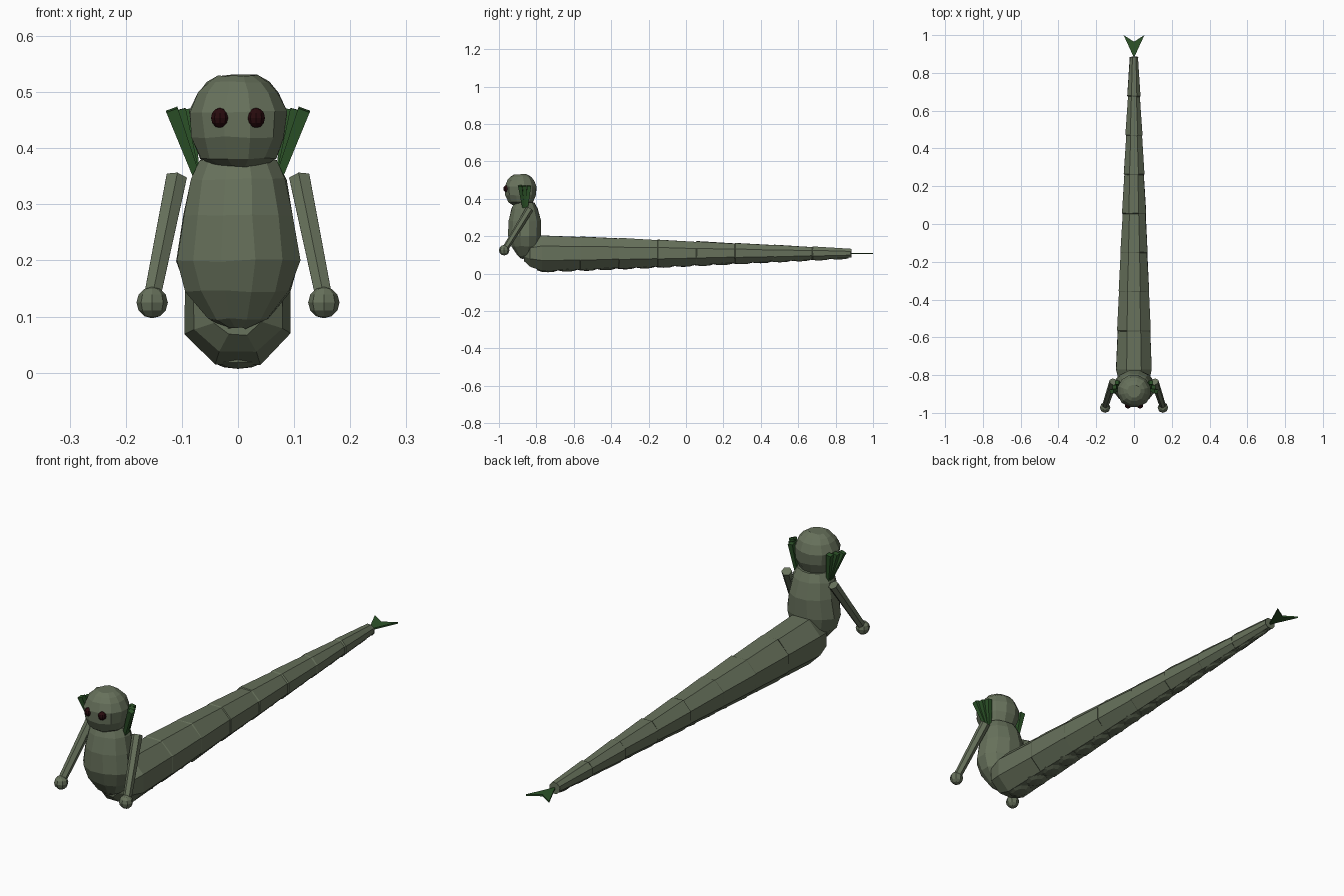
import bpy, bmesh, math, random
from mathutils import Vector

random.seed(4)
if "Cube" in bpy.data.objects:
    bpy.data.objects.remove(bpy.data.objects["Cube"], do_unlink=True)


def material(name, rgb):
    m = bpy.data.materials.new(name)
    m.use_nodes = True
    m.diffuse_color = (*rgb, 1)
    bsdf = next(n for n in m.node_tree.nodes if n.type == "BSDF_PRINCIPLED")
    bsdf.inputs["Base Color"].default_value = (*rgb, 1)
    return m


SKIN = material("moss grey skin", (0.135, 0.165, 0.105))
FIN = material("deep green fin", (0.026, 0.088, 0.022))
EYE = material("dark red eye", (0.02, 0.003, 0.004))


def finish(bm, name, mat):
    bmesh.ops.recalc_face_normals(bm, faces=bm.faces)
    mesh = bpy.data.meshes.new(name)
    bm.to_mesh(mesh)
    bm.free()
    mesh.materials.append(mat)
    obj = bpy.data.objects.new(name, mesh)
    bpy.context.collection.objects.link(obj)
    return obj


def loft(name, sections, side, up, n, mat, jitter=0.0):
    """Skin n-sided rings; each section is (centre, side radius, up radius)."""
    bm = bmesh.new()
    side, up = Vector(side), Vector(up)
    rings = []
    for centre, rs, ru in sections:
        ring = []
        for i in range(n):
            a = math.tau * (i + 0.5) / n
            p = Vector(centre) + side * rs * math.cos(a) + up * ru * math.sin(a)
            p += Vector([random.uniform(-jitter, jitter) for _ in range(3)])
            ring.append(bm.verts.new(p))
        rings.append(ring)
    for a, b in zip(rings, rings[1:]):
        for i in range(n):
            j = (i + 1) % n
            bm.faces.new((a[i], a[j], b[j], b[i]))
    bm.faces.new(rings[0])
    bm.faces.new(rings[-1])
    return finish(bm, name, mat)


def ball(name, centre, radii, segs, rings, mat):
    bm = bmesh.new()
    bmesh.ops.create_uvsphere(bm, u_segments=segs, v_segments=rings, radius=1)
    bmesh.ops.scale(bm, vec=Vector(radii), verts=bm.verts)
    bmesh.ops.translate(bm, vec=Vector(centre), verts=bm.verts)
    return finish(bm, name, mat)


def limb(name, start, end, r0, r1, n, mat):
    axis = (Vector(end) - Vector(start)).normalized()
    side = axis.cross(Vector((0, 1, 0))).normalized()
    return loft(name, [(start, r0, r0), (end, r1, r1)], side, axis.cross(side), n, mat)


X, Y, Z = (1, 0, 0), (0, 1, 0), (0, 0, 1)

# Head: faceted ball with a flattened crown and chin
head = [(0.368, 0.045), (0.382, 0.07), (0.42, 0.086), (0.465, 0.09),
        (0.5, 0.075), (0.518, 0.056), (0.53, 0.036)]
loft("head", [((0, -0.885, z), r, r * 0.97) for z, r in head], X, Y, 12, SKIN, 0.002)

# Torso: egg shape, rows of height, y centre, half width, half depth
torso = [(0.08, -0.86, 0.02, 0.02), (0.095, -0.86, 0.055, 0.04),
         (0.145, -0.86, 0.096, 0.075), (0.2, -0.863, 0.114, 0.09),
         (0.28, -0.863, 0.1, 0.09), (0.345, -0.863, 0.088, 0.072),
         (0.38, -0.865, 0.07, 0.055)]
loft("torso", [((0, y, z), w, d) for z, y, w, d in torso], X, Y, 12, SKIN, 0.002)

# Tail: rounded front end, then tapering segments with small steps at the joints
SEGMENTS = 8
Y0, Y1 = -0.77, 0.885


def tail_at(t):
    """Centre height, half width and half height along the tail."""
    r = 0.101 - 0.076 * t ** 1.15
    return 0.109, r, r


sections = [((0, -0.865, 0.105), 0.045, 0.04), ((0, -0.835, 0.107), 0.085, 0.075)]
for i in range(SEGMENTS):
    for t, extra in ((i / SEGMENTS, 0.002), ((i + 0.98) / SEGMENTS, -0.001)):
        z, w, h = tail_at(t)
        sections.append(((0, Y0 + (Y1 - Y0) * t, z), w + extra, h + extra))
sections.append(((0, Y1, 0.108), 0.025, 0.024))
loft("tail", sections, X, Z, 8, SKIN, 0.0015)

# Belly scales: a row of overlapping flattened lumps under the tail
for i in range(16):
    t = (i + 0.3) / 16
    z, w, h = tail_at(t)
    ball(f"belly_scale_{i + 1}", (0, Y0 + (Y1 - Y0) * t, z - h * 0.86),
         (w * 0.45, 0.06, h * 0.1 + 0.006), 8, 5, SKIN)

# Tail fin: thin forked plate
bm = bmesh.new()
outline = [(0, 0.88), (0.055, 1.0), (0, 0.965), (-0.055, 1.0)]
low, high = [[bm.verts.new((x, y, z)) for x, y in outline] for z in (0.104, 0.111)]
for a, b, c in ((0, 1, 2), (0, 2, 3)):
    bm.faces.new((low[a], low[b], low[c]))
    bm.faces.new((high[a], high[b], high[c]))
for i in range(4):
    j = (i + 1) % 4
    bm.faces.new((low[i], low[j], high[j], high[i]))
finish(bm, "tail_fin", FIN)

# Paired parts
for s, label in ((1, "left"), (-1, "right")):
    limb(f"{label}_arm", (s * 0.11, -0.835, 0.346), (s * 0.153, -0.965, 0.135),
         0.021, 0.017, 6, SKIN)
    ball(f"{label}_hand", (s * 0.153, -0.972, 0.125), (0.028, 0.028, 0.028), 8, 6, SKIN)
    ball(f"{label}_eye", (s * 0.032, -0.96, 0.454), (0.017, 0.017, 0.018), 10, 6, EYE)
    # Ear fin: three blades fanning outwards from the neck
    for k in range(3):
        x, y = 0.118 - 0.014 * k, -0.887 + 0.024 * k
        limb(f"{label}_ear_blade_{k + 1}", (s * 0.074, -0.868 + 0.008 * k, 0.35),
             (s * x, y, 0.469), 0.009, 0.0155, 4, FIN)
